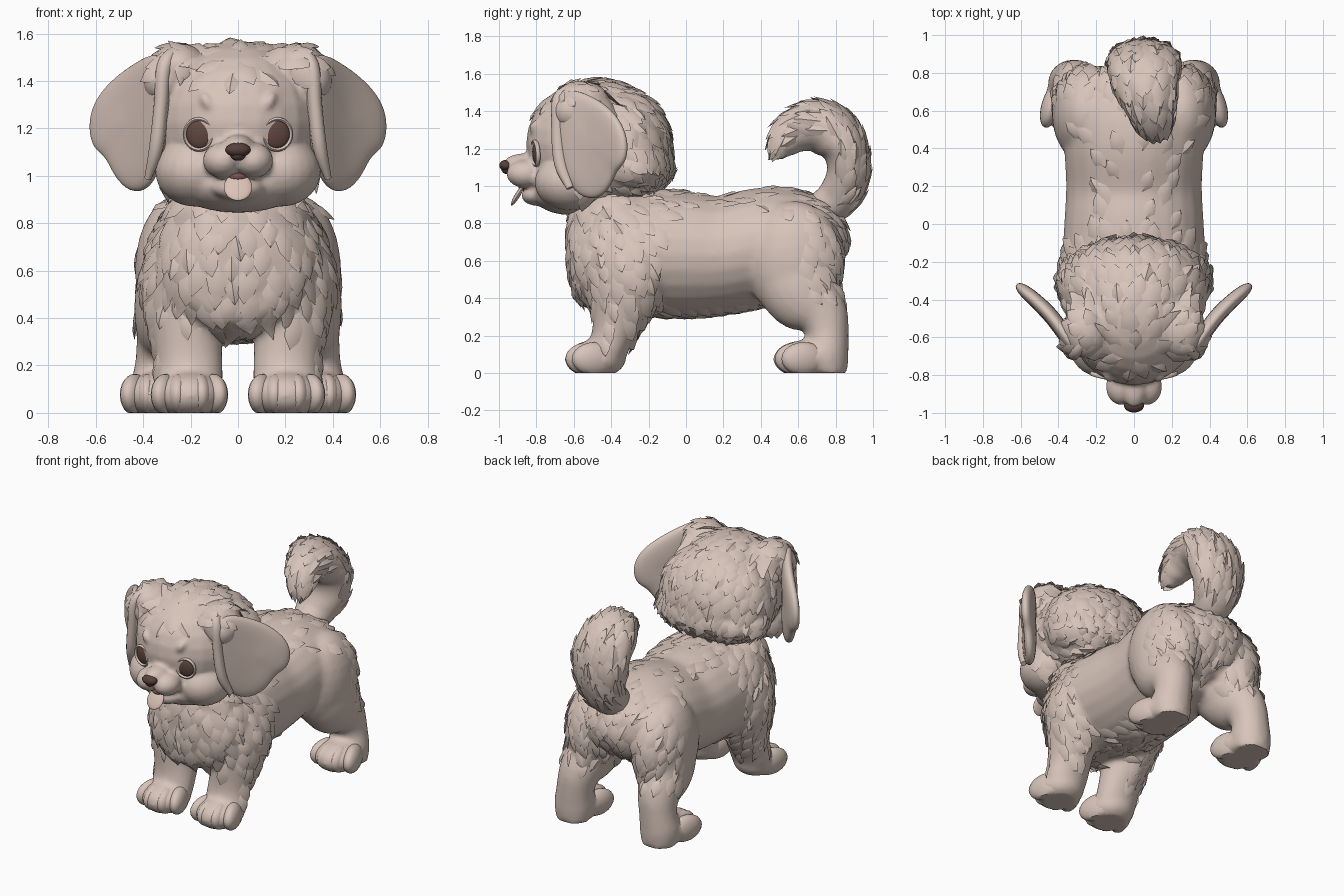
import bpy, bmesh, math, random
from mathutils import Vector, Matrix
from mathutils.bvhtree import BVHTree

if "Cube" in bpy.data.objects:
    bpy.data.objects.remove(bpy.data.objects["Cube"])

random.seed(4)


def material(name, rgb):
    m = bpy.data.materials.new(name)
    m.diffuse_color = (*rgb, 1)
    m.use_nodes = True
    m.node_tree.nodes["Principled BSDF"].inputs["Base Color"].default_value = m.diffuse_color
    return m


FUR = material("beige_fur", (0.68, 0.555, 0.49))
EYE = material("brown_eye", (0.12, 0.065, 0.052))
NOSE = material("dark_nose", (0.095, 0.052, 0.044))
TONGUE = material("pale_tongue", (0.71, 0.54, 0.47))
MOUTH = material("mouth_red", (0.20, 0.08, 0.065))


def ball(bm, c, r, rot=Matrix(), seg=24):
    m = Matrix.Translation(c) @ rot @ Matrix.Diagonal((*r, 1))
    bmesh.ops.create_uvsphere(bm, u_segments=seg, v_segments=seg // 2 + 2, radius=1, matrix=m)


def spline(pts, n=5):
    """Smooth curve through points of any dimension."""
    p = [Vector(q) for q in pts]
    p = [2 * p[0] - p[1]] + p + [2 * p[-1] - p[-2]]
    out = []
    for i in range(1, len(p) - 2):
        a, b, c, d = p[i - 1:i + 3]
        for k in range(n):
            t = k / n
            out.append(0.5 * (2 * b + (c - a) * t + (2 * a - 5 * b + 4 * c - d) * t * t
                              + (3 * b - a - 3 * c + d) * t ** 3))
    return out + [p[-2]]


def loft(bm, pts, seg=24):
    """Elliptical tube through (x, y, z, half width, half depth)."""
    path, rings = spline(pts), []
    for i, p in enumerate(path):
        t = Vector(path[min(i + 1, len(path) - 1)][:3]) - Vector(path[max(i - 1, 0)][:3])
        up = t.cross(Vector((1, 0, 0))).normalized()
        side = up.cross(t).normalized()
        rings.append([bm.verts.new(Vector(p[:3]) + side * p[3] * math.cos(a) + up * p[4] * math.sin(a))
                      for a in (2 * math.pi * k / seg for k in range(seg))])
    for a, b in zip(rings, rings[1:]):
        for k in range(seg):
            bm.faces.new((a[k], a[(k + 1) % seg], b[(k + 1) % seg], b[k]))
    bm.faces.new(rings[0][::-1])
    bm.faces.new(rings[-1])


def finish(name, bm, mat, voxel=0, smooth=5, sub=0):
    bmesh.ops.recalc_face_normals(bm, faces=bm.faces[:])
    me = bpy.data.meshes.new(name)
    bm.to_mesh(me)
    bm.free()
    ob = bpy.data.objects.new(name, me)
    bpy.context.collection.objects.link(ob)
    if voxel:
        r = ob.modifiers.new("fuse", 'REMESH')
        r.mode, r.voxel_size = 'VOXEL', voxel
        s = ob.modifiers.new("soften", 'SMOOTH')
        s.factor, s.iterations = 0.5, smooth
    if sub:
        ob.modifiers.new("round", 'SUBSURF').levels = sub
    if voxel or sub:
        dg = bpy.context.evaluated_depsgraph_get()
        ob.data = bpy.data.meshes.new_from_object(ob.evaluated_get(dg))
        ob.modifiers.clear()
        ob.data.name = name
    for v in ob.data.vertices:
        v.co.z = max(v.co.z, 0)
    ob.data.materials.clear()
    ob.data.materials.append(mat)
    return ob


def tree(ob):
    return BVHTree.FromPolygons([v.co for v in ob.data.vertices], [p.vertices[:] for p in ob.data.polygons])


def fur(name, ob, flow, gap, length, width, lift):
    """Scatter pointed locks that follow a surface along flow(p, n)."""
    bvh, bm, cells = tree(ob), bmesh.new(), {}
    verts = [(v.co.copy(), v.normal.copy()) for v in ob.data.vertices]
    random.shuffle(verts)
    for p, n in verts:
        d = flow(p, n)
        if d is None:
            continue
        key = tuple(math.floor(c / gap) for c in p)
        near = [q for i in (-1, 0, 1) for j in (-1, 0, 1) for k in (-1, 0, 1)
                for q in cells.get((key[0] + i, key[1] + j, key[2] + k), ())]
        if any((q - p).length < gap for q in near):
            continue
        d = Vector(d).normalized()
        d -= n * n.dot(d)
        if d.length < 0.05:
            continue
        cells.setdefault(key, []).append(p)
        d = Matrix.Rotation(random.uniform(-0.25, 0.25), 3, n) @ d.normalized()
        side, s, rows = d.cross(n), random.uniform(0.8, 1.25), []
        for t, w, h in ((0, 0.5, -0.5), (0.35, 1, 0.3), (0.7, 0.75, 0.8), (1, 0, 0.8)):
            q, qn, _, _ = bvh.find_nearest(p + d * length * s * t)
            if t == 1:
                q = q + (p + d * length * s - q) * 0.25
            c, e = q + qn * lift * h, side * width * s * w
            if w:
                rows.append([bm.verts.new(v) for v in
                             (c - e - qn * 0.006, c + qn * lift * 0.6, c + e - qn * 0.006, c - qn * lift * 0.8)])
            else:
                tip = bm.verts.new(c)
        for k in range(4):
            m = (k + 1) % 4
            for a, b in zip(rows, rows[1:]):
                bm.faces.new((a[k], a[m], b[m], b[k]))
            bm.faces.new((rows[-1][k], rows[-1][m], tip))
    return finish(name, bm, FUR)


# Body: torso, neck, four legs and paw pads fused
bm = bmesh.new()
loft(bm, [(0, -.63, .65, .12, .13), (0, -.58, .65, .25, .24), (0, -.46, .64, .34, .31), (0, -.25, .645, .38, .335),
          (0, 0, .635, .37, .335), (0, .2, .635, .36, .315), (0, .45, .685, .37, .31), (0, .65, .68, .35, .27),
          (0, .77, .63, .25, .18), (0, .82, .6, .12, .08)])
ball(bm, (0, -.38, .82), (.31, .25, .2))
for s in (1, -1):
    loft(bm, [(s * .23, -.27, .74, .13, .15), (s * .25, -.29, .56, .165, .2), (s * .225, -.33, .4, .155, .175),
              (s * .205, -.385, .22, .14, .12), (s * .205, -.42, .12, .14, .105), (s * .205, -.44, .03, .12, .09)])
    ball(bm, (s * .25, .58, .6), (.185, .26, .32))
    loft(bm, [(s * .25, .56, .6, .17, .24), (s * .275, .62, .43, .165, .21), (s * .30, .725, .31, .13, .145),
              (s * .315, .755, .2, .12, .115), (s * .325, .745, .1, .13, .125), (s * .325, .74, .0, .12, .12)])
    ball(bm, (s * .205, -.485, .075), (.15, .165, .1))
    ball(bm, (s * .33, .635, .075), (.15, .17, .1))
body = finish("body", bm, FUR, 0.018)

# Toes bulging from each paw
for s, side in ((1, "right"), (-1, "left")):
    for name, x, y in (("front", .205, -.50), ("hind", .335, .62)):
        bm = bmesh.new()
        for o, dy, turn in ((-.1, .03, .3), (-.042, 0, .1), (.042, 0, -.1), (.1, .03, -.3)):
            ball(bm, (s * x + o, y + dy - .02, .077), (.054, .125, .088), Matrix.Rotation(-turn, 4, 'Z'), 20)
        finish(f"{name}_toes_{side}", bm, FUR)

# Head: skull, cheeks, muzzle, brows and ear roots fused
bm = bmesh.new()
ball(bm, (0, -.48, 1.225), (.36, .375, .345))
ball(bm, (0, -.35, 1.2), (.395, .275, .325))
ball(bm, (0, -.30, 1.10), (.41, .235, .155))
ball(bm, (0, -.62, .97), (.28, .21, .125))
ball(bm, (0, -.86, 1.12), (.07, .115, .055))
ball(bm, (0, -.80, .95), (.11, .08, .055))
for s in (1, -1):
    ball(bm, (s * .18, -.62, 1.02), (.17, .19, .15))
    ball(bm, (s * .065, -.86, 1.065), (.084, .1, .075))
    ball(bm, (s * .13, -.78, 1.31), (.03, .06, .05), Matrix.Rotation(s * .5, 4, 'Y'))
    ball(bm, (s * .25, -.56, 1.46), (.12, .15, .10))
    ball(bm, (s * .31, -.60, 1.40), (.09, .11, .10))
head = finish("head", bm, FUR, 0.014, 3)

# Face: eyes set in the surface with thin raised lids
face = tree(head)
for s, side in ((1, "right"), (-1, "left")):
    hit, n, _, _ = face.ray_cast(Vector((s * .165, -2, 1.175)), Vector((0, 1, 0)))
    n = (n.normalized() + Vector((0, -1, 0))).normalized()
    rot = n.to_track_quat('Z', 'Y').to_matrix().to_4x4()
    bm = bmesh.new()
    ball(bm, hit - n * .004, (.055, .060, .018), rot)
    finish("eye_" + side, bm, EYE)
    bm = bmesh.new()
    rings = []
    for i in range(28):
        a = 2 * math.pi * i / 28
        out = Vector((math.cos(a), math.sin(a), 0))
        rings.append([bm.verts.new(hit + rot.to_3x3() @ Vector((
            out.x * (.062 + .008 * math.cos(b)), out.y * (.065 + .008 * math.cos(b)), .012 * math.sin(b))))
            for b in (k * math.pi / 4 for k in range(8))])
    for a, b in zip(rings, rings[1:] + rings[:1]):
        for k in range(8):
            bm.faces.new((a[k], a[(k + 1) % 8], b[(k + 1) % 8], b[k]))
    finish("eyelid_" + side, bm, FUR)

for name, mat, parts in (
        ("nose", NOSE, [((0, -.962, 1.11), (.053, .036, .03)), ((0, -.957, 1.09), (.032, .03, .026))]),
        ("mouth", MOUTH, [((0, -.862, .995), (.045, .035, .022))])):
    bm = bmesh.new()
    for c, r in parts:
        ball(bm, c, r)
    finish(name, bm, mat)
bm = bmesh.new()
ball(bm, (0, -.90, .952), (.06, .014, .066), Matrix.Rotation(-.55, 4, 'X'))
finish("tongue", bm, TONGUE)

# Ears: padded flaps with a rolled front rim
outline = [(-.05, 1.46), (.12, 1.53), (.45, 1.485), (.78, 1.41), (1.0, 1.31), (1.06, 1.2), (.99, 1.11),
           (.84, 1.08), (.74, .99), (.55, .925), (.28, .935), (.05, 1.06), (-.05, 1.28)]
for s, side in ((1, "right"), (-1, "left")):
    bm = bmesh.new()
    cu, cz, loops = .45, 1.22, []
    for f, h in ((.4, .04), (.8, .036), (1, .018), (1, -.018), (.8, -.036), (.4, -.04)):
        loop = []
        for u, z in outline:
            u, z = cu + (u - cu) * f, cz + (z - cz) * f
            k = h - .03 * math.sin(math.pi * min(max(u, 0), 1))
            loop.append(bm.verts.new((s * (.31 + .30 * u + .77 * k), -.68 + .35 * u - .64 * k, z)))
        loops.append(loop)
    for a, b in zip(loops, loops[1:]):
        for k in range(len(outline)):
            m = (k + 1) % len(outline)
            bm.faces.new((a[k], a[m], b[m], b[k]))
    bm.faces.new(loops[0])
    bm.faces.new(loops[-1][::-1])
    finish("ear_" + side, bm, FUR, sub=2)
    bm = bmesh.new()
    loft(bm, [(s * .25, -.60, 1.51, .04, .05), (s * .31, -.67, 1.46, .035, .045), (s * .325, -.685, 1.3, .03, .035),
              (s * .345, -.67, 1.12, .03, .035), (s * .38, -.62, .99, .015, .02)], 12)
    finish("ear_rim_" + side, bm, FUR)

# Tail curling up and forward
tail_path = [(.02, .70, .86, .10, .09), (.03, .815, .94, .14, .115), (.05, .865, 1.07, .18, .112),
             (.055, .85, 1.2, .20, .122), (.06, .775, 1.29, .185, .145), (.08, .67, 1.32, .15, .135),
             (.10, .57, 1.28, .115, .115), (.12, .51, 1.21, .08, .08), (.13, .485, 1.15, .03, .03)]
bm = bmesh.new()
loft(bm, tail_path)
tail = finish("tail", bm, FUR, 0.014, 3)
curve = [Vector(p[:3]) for p in spline(tail_path)]


def tail_flow(p, n):
    i = min(range(len(curve) - 1), key=lambda k: (curve[k] - p).length_squared)
    outer = (p - Vector((.05, .66, 1.1))).normalized().dot(n)
    return curve[i + 1] - curve[i] if outer > .3 and 3 < i < 36 else None


def body_flow(p, n):
    chest = p.y < -.08 - .1 * abs(n.x) and p.z > .42
    shoulder = p.y < -.1 and .2 < p.z <= .42 and n.y > -.5 and abs(p.x) > .2
    rump = p.z > .44 and p.y > .62 and n.y > .1
    back = p.z > .88 and random.random() < .02
    belly = n.z < -.8 and .28 < p.z < .38 and abs(p.x) < .2
    return (-.8 * p.x, .5, -1) if chest or shoulder or rump or back or belly else None


def head_flow(p, n):
    if p.y < -.56 and p.z < 1.43 + .1 * abs(p.x) or p.z < .97:
        return None
    return p - Vector((0, -.8, 1.5)) + Vector((0, 0, -.15))


# Layered fur locks
fur("body_fur", body, body_flow, 0.066, 0.135, 0.042, 0.012)
fur("head_fur", head, head_flow, 0.064, 0.135, 0.042, 0.012)
fur("tail_fur", tail, tail_flow, 0.062, 0.16, 0.034, 0.011)

# Smooth shading with crisp lock edges
bpy.ops.object.select_all(action='DESELECT')
for ob in bpy.context.collection.objects:
    ob.select_set(True)
bpy.context.view_layer.objects.active = body
bpy.ops.object.shade_smooth_by_angle(angle=math.radians(45))
